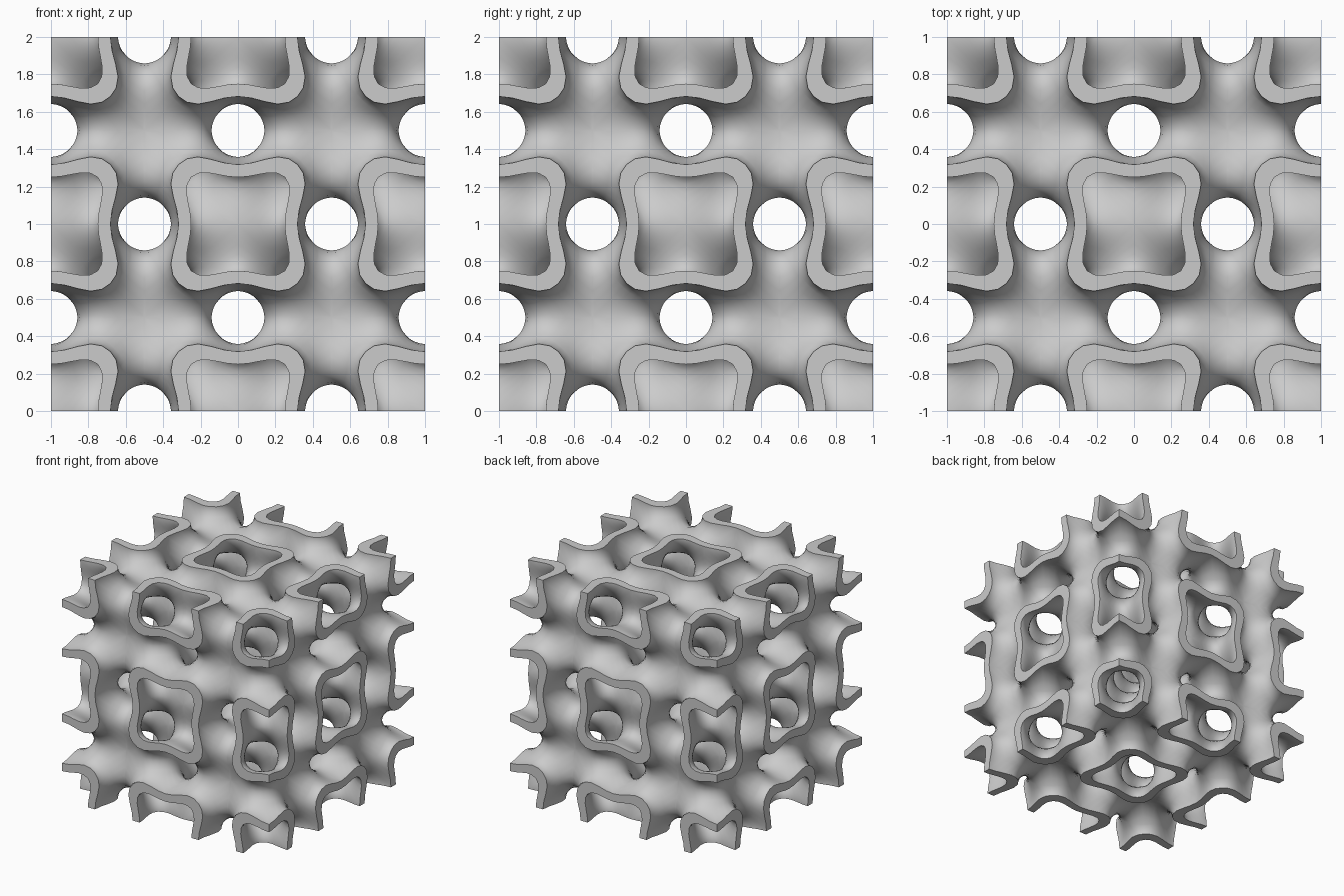
import bpy, bmesh, math
from math import cos, pi
from mathutils import Vector, Euler

AROUND, RINGS, WALL = 30, 9, 1.0     # resolution and half wall thickness (field units)
ONE = Vector((1, 1, 1))
MID = ONE * 0.25                     # middle of the neck joining two nodes

cube = bpy.data.objects.get("Cube")
if cube:
    bpy.data.objects.remove(cube)

grey = bpy.data.materials.new("light_grey")
grey.use_nodes = True
grey.diffuse_color = (0.6, 0.6, 0.6, 1)
grey.node_tree.nodes["Principled BSDF"].inputs["Base Color"].default_value = grey.diffuse_color


def field(p):
    """Periodic field whose zero level is the lattice surface."""
    x, y, z = (cos(2 * pi * c) for c in p)
    cx, cy, cz = (cos(4 * pi * c) for c in p)
    return 2 * (x * y + y * z + z * x) - (cx + cy + cz)


def hit(start, direction, reach, level):
    """Point on a ray where the field falls to the level."""
    lo, hi = 0.0, reach
    for _ in range(36):
        mid = (lo + hi) / 2
        if field(start + direction * mid) > level:
            lo = mid
        else:
            hi = mid
    return start + direction * lo


def spoke(i):
    """Direction around the diagonal, and where it meets the octant side."""
    a = 2 * pi * i / AROUND
    w = Vector([cos(a - k * 2 * pi / 3) for k in range(3)]).normalized()
    return w, (w - ONE * min(w)).normalized()


def column(i, level):
    """Surface points from the neck rim to the octant side."""
    w, side = spoke(i)
    rim = hit(MID, w, 0.3, level)
    points = [rim]
    for j in range(1, RINGS + 1):
        d = rim.normalized().lerp(side, j / RINGS).normalized()
        points.append(hit(Vector(), d, min(0.75 / sum(d), 0.5 / max(d)), level))
    return points


def finish(name, bm):
    mesh = bpy.data.meshes.new(name)
    bm.to_mesh(mesh)
    bm.free()
    mesh.materials.append(grey)
    obj = bpy.data.objects.new(name, mesh)
    bpy.context.collection.objects.link(obj)
    return obj


def repeat(obj, axes):
    """Mirror an octant into a cell, then array the cell twice per axis."""
    mirror = obj.modifiers.new("mirror", 'MIRROR')
    mirror.use_axis = [k < axes for k in range(3)]
    mirror.merge_threshold = 0.0005
    for k in range(axes):
        array = obj.modifiers.new("array", 'ARRAY')
        array.count = 2
        array.use_relative_offset = False
        array.use_constant_offset = True
        array.constant_offset_displace = [float(k == n) for n in range(3)]
        array.use_merge_vertices = True
        array.merge_threshold = 0.0005


# Both skins of the wall, for the node at each end of the octant diagonal
bm = bmesh.new()
skins = {}
for level in (WALL, -WALL):
    skins[level] = [column(i, level) for i in range(AROUND)]
    for flip in (False, True):
        node = ONE * (0.0 if flip else -0.5)
        sign = -1 if flip else 1
        grid = [[bm.verts.new(node + p * sign) for p in col] for col in skins[level]]
        for i in range(AROUND):
            a, b = grid[i], grid[(i + 1) % AROUND]
            for j in range(RINGS):
                face = bm.faces.new((a[j], b[j], b[j + 1], a[j + 1]))
                face.smooth = True
                face.normal_update()
                outward = face.normal.dot(face.calc_center_median() - node)
                if outward * level > 0:
                    face.normal_flip()
bmesh.ops.remove_doubles(bm, verts=bm.verts, dist=0.0002)
lattice = finish("lattice_wall", bm)
lattice.location = (-0.5, -0.5, 0.5)
repeat(lattice, 3)

# Flat cut rims on the six sides of the block
sides = {"top": (0, 0), "bottom": (pi, 0), "front": (pi / 2, 0),
         "back": (-pi / 2, 0), "left": (pi / 2, pi / 2), "right": (pi / 2, -pi / 2)}
for side, (tilt, turn) in sides.items():
    bm = bmesh.new()
    rows = []
    for i in range(AROUND // 3 + 1):
        rows.append([bm.verts.new(skins[s][i][-1] - Vector((0.5, 0.5, 0)))
                     for s in (WALL, -WALL)])
    for (a, b), (c, d) in zip(rows, rows[1:]):
        face = bm.faces.new((a, b, d, c))
        face.normal_update()
        if face.normal.z < 0:
            face.normal_flip()
    cap = finish(side + "_cut_rim", bm)
    cap.rotation_euler = (tilt, 0, turn)
    turned = Euler(cap.rotation_euler).to_matrix()
    cap.location = turned @ Vector((-0.5, -0.5, 1)) + Vector((0, 0, 1))
    repeat(cap, 2)
